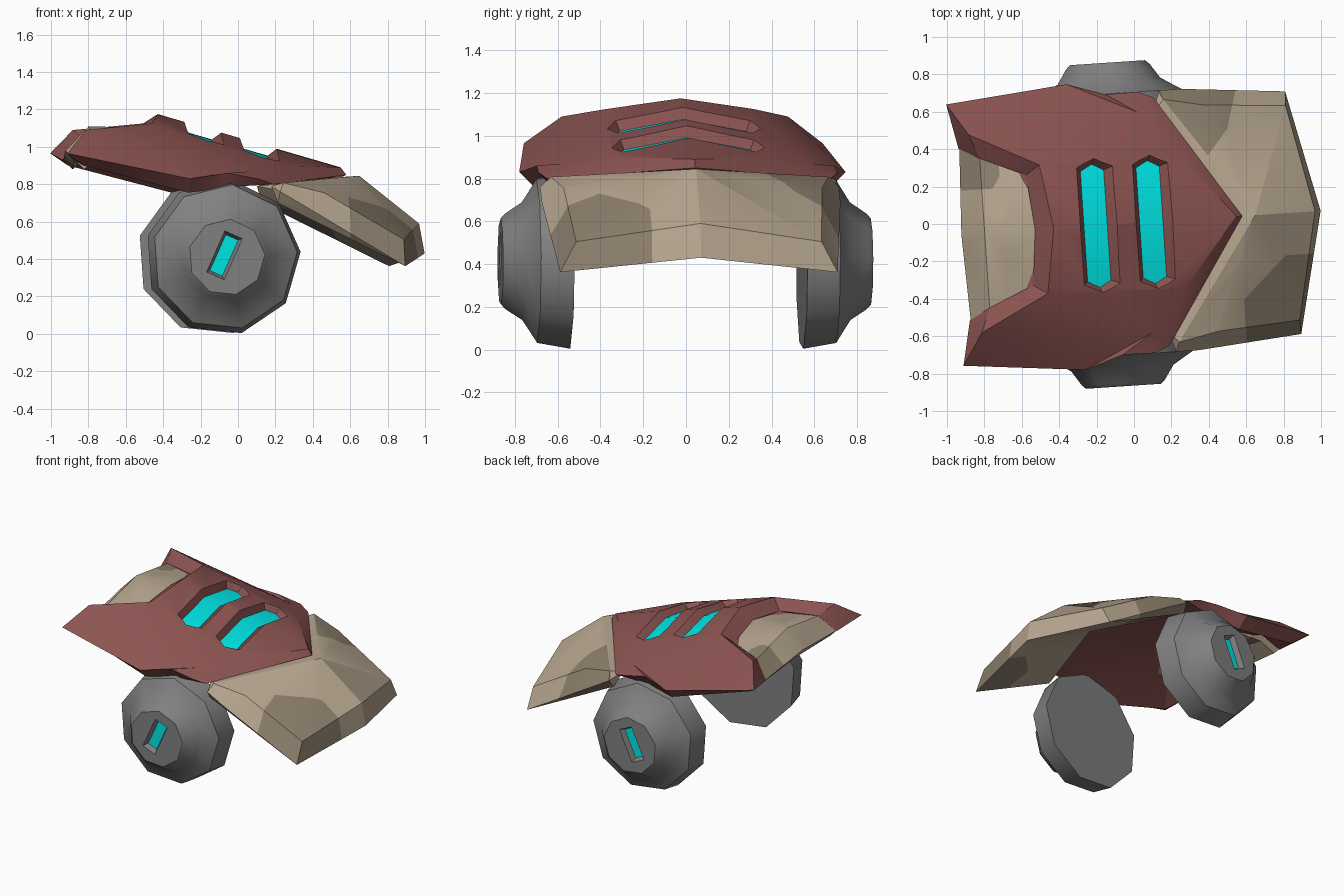
import bpy, bmesh, math
from mathutils import Matrix, Vector

if "Cube" in bpy.data.objects:
    bpy.data.objects.remove(bpy.data.objects["Cube"])

# whole piece is turned slightly
YAW = Matrix.Translation((0, .004, 0)) @ Matrix.Rotation(math.radians(3.8), 4, 'Z')


def material(name, rgb):
    m = bpy.data.materials.new(name)
    m.diffuse_color = (*rgb, 1)
    m.use_nodes = True
    m.node_tree.nodes["Principled BSDF"].inputs["Base Color"].default_value = m.diffuse_color
    return m


RED = material("dull red", (0.26, 0.088, 0.082))
TAN = material("tan", (0.48, 0.388, 0.28))
DARK_TAN = material("dark tan", (0.27, 0.22, 0.155))
GREY = material("grey", (0.22, 0.22, 0.22))
CYAN = material("cyan", (0.0, 0.8, 0.8))


def finish(name, bm, mats):
    bmesh.ops.recalc_face_normals(bm, faces=bm.faces)
    bm.transform(YAW)
    mesh = bpy.data.meshes.new(name)
    bm.to_mesh(mesh)
    bm.free()
    for m in mats:
        mesh.materials.append(m)
    ob = bpy.data.objects.new(name, mesh)
    bpy.context.collection.objects.link(ob)
    return ob


def smooth(ob, angle):
    bpy.ops.object.select_all(action='DESELECT')
    ob.select_set(True)
    bpy.context.view_layer.objects.active = ob
    bpy.ops.object.shade_smooth_by_angle(angle=math.radians(angle))


def mirrored(name, pts, faces, mats, patches=()):
    """Solid from one half; faces are words of point names, mirrored across y = 0."""
    bm = bmesh.new()
    sides = []
    for s in (1, -1):
        sides.append({k: sides[0][k] if s < 0 and p[1] == 0
                      else bm.verts.new((p[0], s * p[1], p[2])) for k, p in pts.items()})
    for f in faces:
        for side in sides:
            bm.faces.new([side[k] for k in f.split()])
    bmesh.ops.triangulate(bm, faces=[f for f in bm.faces if len(f.verts) > 3])
    # painted patches: cut along planes, then colour faces inside all of them
    for planes in patches:
        planes = [(Vector((*p, 0)), Vector((*n, 0))) for p, n in planes]
        for p, n in planes:
            bmesh.ops.bisect_plane(bm, geom=bm.verts[:] + bm.edges[:] + bm.faces[:],
                                   plane_co=p, plane_no=n)
        for f in bm.faces:
            c = f.calc_center_median()
            if all((c - p).dot(n) > 0 for p, n in planes):
                f.material_index = 1
    return finish(name, bm, mats)


def loft(name, loops, mats, bent=False):
    """Closed solid through loops; bent splits eight-point caps along their middle."""
    bm = bmesh.new()
    rings = [[bm.verts.new(p) for p in loop] for loop in loops]
    n = len(rings[0])
    for a, b in zip(rings, rings[1:]):
        for i in range(n):
            j = (i + 1) % n
            bm.faces.new((a[i], a[j], b[j], b[i]))
    for r in (rings[0], rings[-1]):
        for ids in ([[7, 0, 1, 2, 3], [3, 4, 5, 6, 7]] if bent else [range(n)]):
            bm.faces.new([r[i] for i in ids])
    return finish(name, bm, mats)


def cut(target, cutter):
    cutter.hide_render = True
    mod = target.modifiers.new("recess", 'BOOLEAN')
    mod.operation = 'DIFFERENCE'
    mod.solver = 'EXACT'
    mod.object = cutter
    bpy.context.view_layer.objects.active = target
    bpy.ops.object.modifier_apply(modifier=mod.name)
    bpy.data.objects.remove(cutter)


# Red top shell
shell = mirrored("top_shell", {
    'A0': (-.43, 0, 1.175), 'A1': (.55, 0, .89), 'A3': (.25, .365, .899), 'C2': (.06, .59, .87),
    'N1': (-.485, .345, 1.125), 'N2': (-.85, .53, 1.09), 'K': (-.96, .70, .965),
    'S1': (-.31, .765, .83), 'S2': (-.105, .697, .86), 'S3': (.065, .70, .828),
    'S4': (.146, .665, .80), 'T': (.58, 0, .85),
    'KB': (-.87, .61, .90), 'S1B': (-.31, .69, .755), 'S2B': (-.105, .65, .785),
    'B1': (-.91, .46, .93), 'M': (-.80, .40, 1.04), 'B2': (-.56, .295, 1.06), 'B3': (-.53, 0, 1.105),
    'U1': (-.50, 0, 1.075), 'U2': (.48, 0, .80), 'U3': (0, .52, .82), 'U4': (-.75, .46, .98),
}, [
    "A0 A1 A3 N1", "A3 C2 N1", "N1 C2 N2",
    "N2 S1 K", "N2 C2 S1", "C2 S2 S1", "C2 S3 S2",
    "A1 T A3", "T S4 A3", "A3 S4 C2", "C2 S4 S3",
    "K S1 S1B KB", "S1 S2 S2B S1B", "S2 S3 S4 S2B", "K KB B1",
    "A0 N1 B2 B3", "N1 N2 M B2", "N2 B1 M", "N2 K B1",
    "B3 B2 U1", "B2 M U4", "M B1 U4", "B2 U4 U1", "B1 KB U4", "KB S1B U3 U4",
    "S1B S2B U3", "S2B S4 U3", "S4 T U2 U3", "U1 U4 U3 U2",
], [RED])


# Two bent slots with glowing floors
def slot_loop(u0, u1, v, tip, dz):
    um = (u0 + u1) / 2
    plan = [(u0, -v), (um, -tip), (u1, -v), (u1, 0), (u1, v), (um, tip), (u0, v), (u0, 0)]
    return [(x, y, 1.05 - .29 * x - .19 * abs(y) + dz) for x, y in plan]


for i, off in enumerate((0, .298)):
    floor = (-.268 + off, -.143 + off, .295, .33)
    cut(shell, loft("slot_cutter", [
        slot_loop(*floor, -.055),
        slot_loop(-.307 + off, -.037 + off, .335, .395, .055)], [RED], True))
    smooth(loft(f"slot_light_{i + 1}", [slot_loop(*floor, -.057), slot_loop(*floor, -.051)],
                [CYAN], True), 30)
smooth(shell, 30)

# Tan collar in the notch of the shell
collar = mirrored("inner_collar", {
    'P0': (-.45, 0, 1.10), 'P1': (-.80, 0, 1.11), 'P2': (-.925, 0, .98),
    'Q0': (-.50, .36, 1.03), 'Q1': (-.80, .42, 1.035), 'Q2': (-.905, .47, .93),
    'p0': (-.45, 0, 1.05), 'p1': (-.77, 0, 1.03), 'p2': (-.88, 0, .92),
    'q0': (-.50, .36, .98), 'q1': (-.77, .42, .96), 'q2': (-.855, .465, .88),
}, [
    "P0 P1 Q1 Q0", "P1 P2 Q2 Q1", "p0 p1 q1 q0", "p1 p2 q2 q1",
    "P2 p2 q2 Q2", "P0 p0 q0 Q0", "Q0 Q1 q1 q0", "Q1 Q2 q2 q1",
], [TAN, DARK_TAN], [
    [((-.70, 0), (-1, 0)), ((0, .235), (0, 1)), ((-.74, .235), (-1, .6))]])
smooth(collar, 30)

# Tan outer flap
flap = mirrored("outer_flap", {
    'R0': (.50, 0, .835), 'R': (.65, 0, .845), 'F0': (.14, .58, .79), 'F1': (.20, .65, .808),
    'F2': (.42, .605, .755), 'Tt': (.97, 0, .59), 'Et': (.85, .575, .505),
    'Tb': (1.0, 0, .43), 'Eb': (.853, .65, .362), 'G0': (.18, .70, .76), 'G2': (.30, .70, .69),
    'D0': (.42, 0, .73), 'GB': (.17, .65, .70),
}, [
    "R F1 F2", "R F2 Et Tt", "Tt Et Eb Tb", "F1 G0 G2 F2", "F2 G2 Eb Et",
    "R0 F0 F1 R", "F0 G0 F1", "R0 D0 GB F0", "F0 GB G0", "G0 GB G2", "GB Eb G2", "D0 Tb Eb GB",
], [TAN, DARK_TAN], [
    [((.56, 0), (1, 0)), ((0, -.225), (0, -1)), ((.60, -.41), (.15, -.16))],
    [((.38, .29), (-.18, .15)), ((.53, .47), (-.14, .04)), ((.65, 0), (.65, .45))]])
smooth(flap, 24)

# Side hubs: nine-sided stepped discs with a tilted glowing slit
HUB_Z = .41


def ring(side, y, r):
    return [(HUB_X[side] + r * math.cos(a), side * y, HUB_Z + r * math.sin(a))
            for a in (math.radians(4 + 40 * k) for k in range(9))]


def slit(side, y, w, h):
    t = math.radians(-24)
    return [(HUB_X[side] - .012 + x * math.cos(t) - z * math.sin(t), side * y,
             HUB_Z + .01 + x * math.sin(t) + z * math.cos(t))
            for x, z in ((-w, -h), (w, -h), (w, h), (-w, h))]


HUB_X = {-1: -.118, 1: -.088}
for label, side in (("front", -1), ("back", 1)):
    hub = loft(f"{label}_hub", [ring(side, y, r) for y, r in (
        (.545, .418), (.70, .39), (.715, .365), (.768, .28), (.845, .228), (.866, .205))], [GREY])
    cut(hub, loft("slit_cutter", [slit(side, .825, .036, .105), slit(side, .905, .066, .135)], [GREY]))
    smooth(hub, 41.5)
    loft(f"{label}_hub_light", [slit(side, .823, .036, .105), slit(side, .829, .036, .105)], [CYAN])
